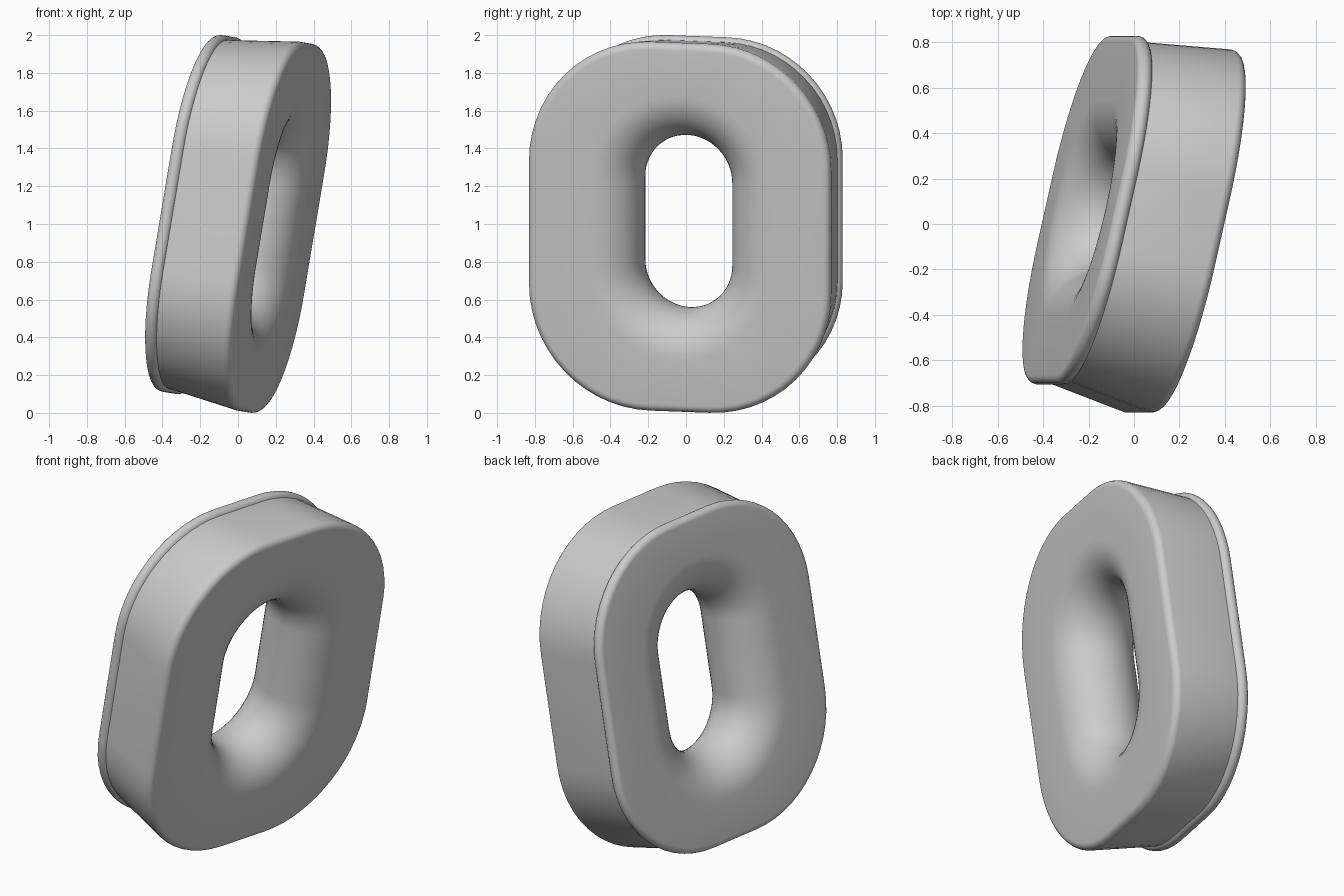
import bpy, bmesh
from math import sin, cos, pi, radians
from mathutils import Matrix

cube = bpy.data.objects.get("Cube")
if cube:
    bpy.data.objects.remove(cube, do_unlink=True)

SEG = 14                       # segments per rounded corner
OUTER = (0.16, 0.33)           # corner centres of the outside outline
INNER = (0.0, 0.223)           # corner centres of the hole outline
FRONT, BACK = 0.241, -0.248    # face planes along the ring axis


def arc(cx, cr, rx, rr, a0, a1, steps):
    """Profile arc as (axial position, radius) pairs."""
    pts = []
    for i in range(steps + 1):
        a = radians(a0 + (a1 - a0) * i / steps)
        pts.append((cx + rx * cos(a), cr + rr * sin(a)))
    return pts


def loop(bm, centre, x, r):
    """Rounded rectangle of vertices at axial position x."""
    verts = []
    for q, (sy, sz) in enumerate([(1, 1), (-1, 1), (-1, -1), (1, -1)]):
        for i in range(SEG + 1):
            a = (q + i / SEG) * pi / 2
            verts.append(bm.verts.new((x, sy * centre[0] + r * cos(a),
                                       sz * centre[1] + r * sin(a))))
    return verts


# Cross-section: softened front edge, drafted wall, rounded back bead
outside = arc(FRONT - 0.04, 0.62, 0.04, 0.04, 0, 90, 6)
outside += arc(-0.214, 0.593, 0.034, 0.034, 22, 180, 12)

# Hole wall: half-round from the back face to the front face
half = (FRONT - BACK) / 2
hole = arc((FRONT + BACK) / 2, 0.242 + half, half, half, -180, -360, 24)
hole = [(x, 0.242 + half - abs(r - 0.242 - half)) for x, r in hole]

# Sweep the section round the outline
bm = bmesh.new()
rings = [loop(bm, OUTER, x, r) for x, r in outside]
rings += [loop(bm, INNER, x, r) for x, r in hole]
for k, ring in enumerate(rings):
    nxt = rings[(k + 1) % len(rings)]
    n = len(ring)
    for i in range(n):
        j = (i + 1) % n
        bm.faces.new((ring[i], ring[j], nxt[j], nxt[i]))
bmesh.ops.remove_doubles(bm, verts=bm.verts, dist=0.0001)
bmesh.ops.recalc_face_normals(bm, faces=bm.faces)

# Lean the ring into its resting pose
pose = (Matrix.Translation((0, 0.014, 1.0155))
        @ Matrix.Rotation(radians(9.5), 4, 'Y')
        @ Matrix.Rotation(radians(-12.8), 4, 'Z'))
bmesh.ops.transform(bm, matrix=pose, verts=bm.verts)

mesh = bpy.data.meshes.new("beaded_ring")
bm.to_mesh(mesh)
bm.free()
ring_obj = bpy.data.objects.new("beaded_ring", mesh)
bpy.context.collection.objects.link(ring_obj)

# Single plain grey
grey = bpy.data.materials.new("plain_grey")
grey.use_nodes = True
colour = (0.6, 0.6, 0.6, 1)
grey.diffuse_color = colour
grey.node_tree.nodes["Principled BSDF"].inputs["Base Color"].default_value = colour
mesh.materials.append(grey)

bpy.ops.object.select_all(action='DESELECT')
ring_obj.select_set(True)
bpy.context.view_layer.objects.active = ring_obj
bpy.ops.object.shade_smooth_by_angle(angle=radians(35))
